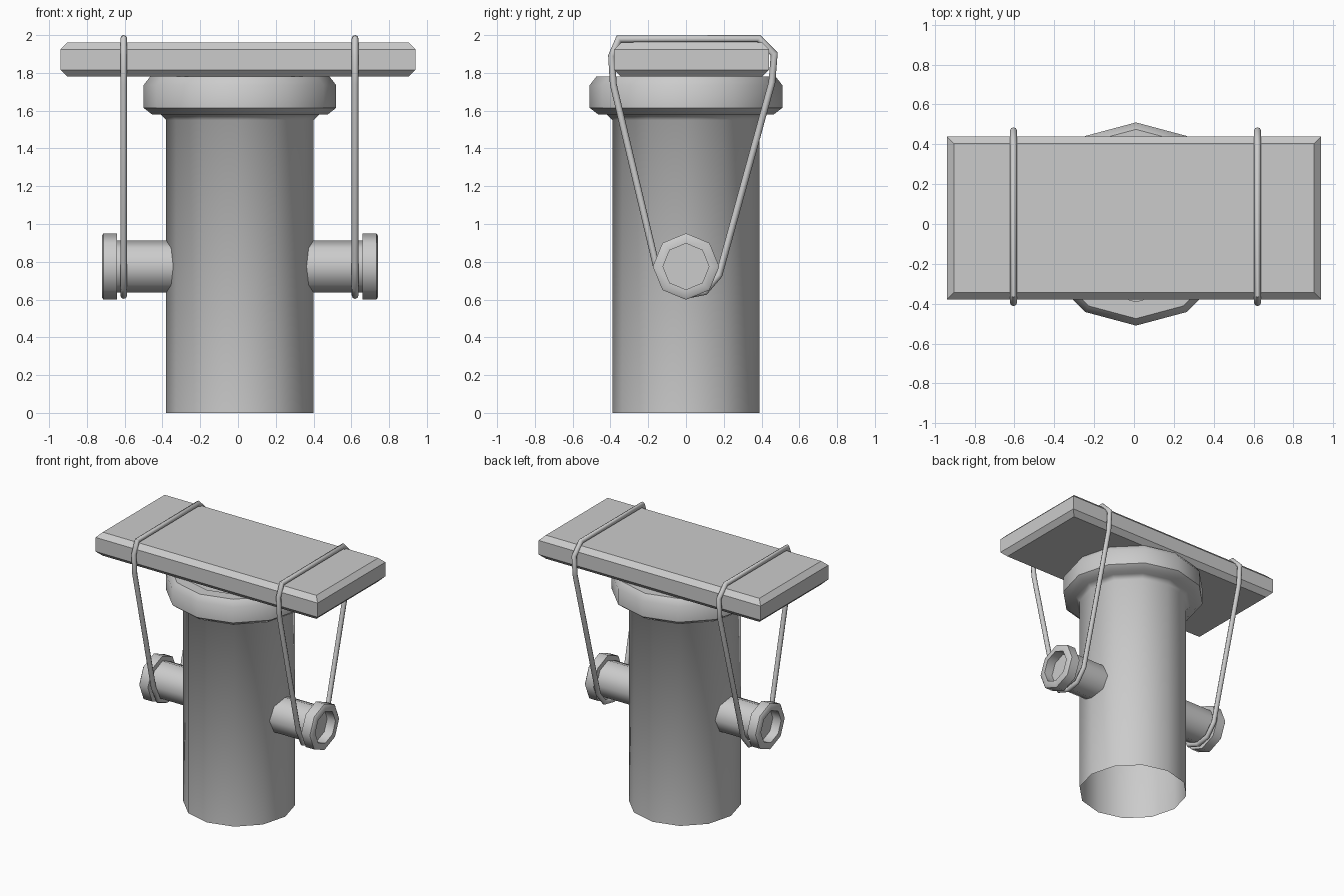
import bpy, bmesh, math
from mathutils import Matrix, Vector

if "Cube" in bpy.data.objects:
    bpy.data.objects.remove(bpy.data.objects["Cube"])

CX = 0.01  # pipe axis offset


def finish(bm, name, angle=None):
    bmesh.ops.remove_doubles(bm, verts=bm.verts, dist=0.0005)
    bmesh.ops.recalc_face_normals(bm, faces=bm.faces)
    me = bpy.data.meshes.new(name)
    bm.to_mesh(me)
    bm.free()
    ob = bpy.data.objects.new(name, me)
    bpy.context.collection.objects.link(ob)
    if angle:
        bpy.ops.object.select_all(action='DESELECT')
        ob.select_set(True)
        bpy.context.view_layer.objects.active = ob
        bpy.ops.object.shade_smooth_by_angle(angle=math.radians(angle))
    return ob


def lathe(name, profile, sides, matrix, angle=50):
    """Spin (radius, height) points about z, then place with matrix."""
    bm = bmesh.new()
    verts = [bm.verts.new((r, 0, z)) for r, z in profile]
    edges = [bm.edges.new(p) for p in zip(verts, verts[1:])]
    bmesh.ops.spin(bm, geom=verts + edges, cent=(0, 0, 0), axis=(0, 0, 1),
                   angle=2 * math.pi, steps=sides)
    bm.transform(matrix)
    return finish(bm, name, angle)


def loop_tube(name, path, radius, x, sides=8):
    """Closed tube following (y, z) points in the plane at x."""
    bm = bmesh.new()
    pts = [Vector((x, y, z)) for y, z in path]
    n = len(pts)
    rings = []
    for i, p in enumerate(pts):
        a = (p - pts[i - 1]).normalized()
        b = (pts[(i + 1) % n] - p).normalized()
        out = Vector((1, 0, 0)).cross((a + b).normalized())
        miter = 1 / max(0.5, math.cos(a.angle(b) / 2))
        rings.append([bm.verts.new(
            p + Vector((radius * math.cos(t), 0, 0)) + out * radius * miter * math.sin(t))
            for t in (2 * math.pi * k / sides for k in range(sides))])
    for i in range(n):
        r, s = rings[i], rings[(i + 1) % n]
        for k in range(sides):
            m = (k + 1) % sides
            bm.faces.new((r[k], r[m], s[m], s[k]))
    return finish(bm, name, 50)


# Upright pipe with thick collar, open at the bottom
lathe("main_pipe",
      [(0.39, 0), (0.39, 1.55), (0.42, 1.58), (0.465, 1.58), (0.51, 1.615),
       (0.51, 1.735), (0.475, 1.78), (0.39, 1.78), (0.39, 1.70), (0, 1.70)],
      12, Matrix.Translation((CX, 0, 0)))

# Side outlets with recessed flanged ends
outlet = [(0.138, 0.34), (0.138, 0.65), (0.176, 0.65), (0.176, 0.722),
          (0.165, 0.73), (0.122, 0.73), (0.122, 0.66), (0, 0.66)]
for side, label in ((1, "right"), (-1, "left")):
    lathe("outlet_" + label, outlet, 8,
          Matrix.Translation((CX, 0, 0.775)) @ Matrix.Rotation(side * math.pi / 2, 4, 'Y'))

# Chamfered plank on top
bm = bmesh.new()
bmesh.ops.create_cube(bm, size=1)
bm.transform(Matrix.Translation((0, 0.03, 1.87)) @ Matrix.Diagonal((1.88, 0.82, 0.18, 1)))
horizontal = [e for e in bm.edges if abs(e.verts[0].co.z - e.verts[1].co.z) < 0.01]
bmesh.ops.bevel(bm, geom=horizontal, offset=0.036, offset_type='OFFSET',
                segments=1, affect='EDGES')
finish(bm, "plank")

# Rope loops tying the plank to the outlets
rope = [(-0.355, 1.98), (0.385, 1.982), (0.467, 1.90), (0.455, 1.75),
        (0.175, 0.73), (0.10, 0.642), (0, 0.622), (-0.10, 0.66),
        (-0.158, 0.78), (-0.385, 1.74), (-0.394, 1.89)]
for x, label in ((0.62, "right"), (-0.605, "left")):
    loop_tube("rope_" + label, rope, 0.018, x)
